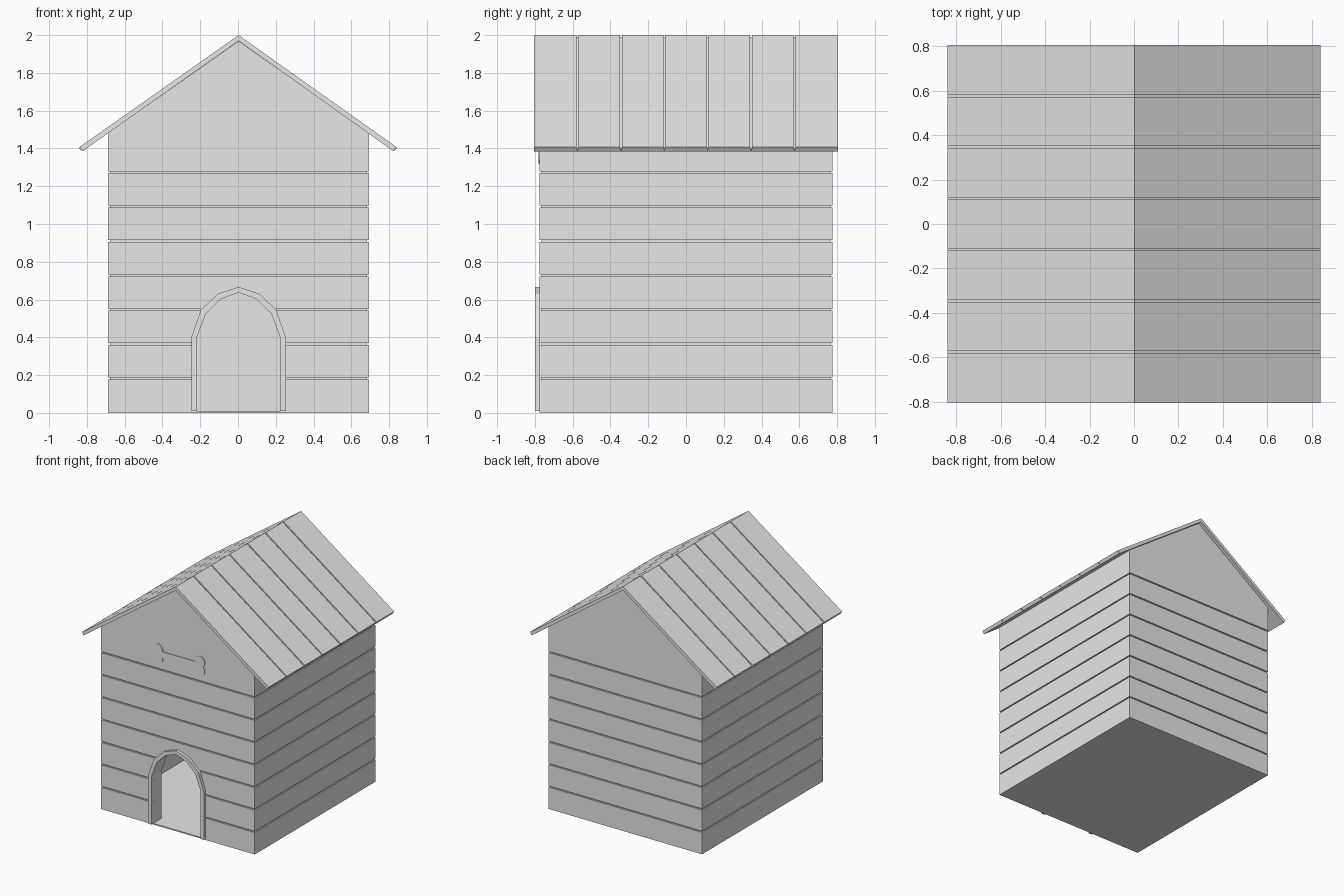
import bpy, bmesh
from math import sin, cos, radians

cube = bpy.data.objects.get("Cube")
if cube:
    bpy.data.objects.remove(cube, do_unlink=True)

grey = bpy.data.materials.new("plain_grey")
grey.use_nodes = True
grey.diffuse_color = (0.8, 0.8, 0.8, 1)
grey.node_tree.nodes["Principled BSDF"].inputs["Base Color"].default_value = (0.8, 0.8, 0.8, 1)


def finish(name, bm):
    bmesh.ops.recalc_face_normals(bm, faces=bm.faces[:])
    mesh = bpy.data.meshes.new(name)
    bm.to_mesh(mesh)
    bm.free()
    mesh.materials.append(grey)
    ob = bpy.data.objects.new(name, mesh)
    bpy.context.collection.objects.link(ob)
    return ob


def loft(bm, rings):
    """Bridge closed rings of equal length and cap both ends."""
    loops = [[bm.verts.new(p) for p in ring] for ring in rings]
    for a, b in zip(loops, loops[1:]):
        for i in range(len(a)):
            j = (i + 1) % len(a)
            bm.faces.new((a[i], a[j], b[j], b[i]))
    bm.faces.new(loops[0])
    bm.faces.new(loops[-1])


def prism(name, profile, y0, y1):
    """Extrude an (x, z) profile along y."""
    bm = bmesh.new()
    loft(bm, [[(x, y, z) for x, z in profile] for y in (y0, y1)])
    return finish(name, bm)


MID = 0.003              # centre line of the house
HALF_W, HALF_D = 0.69, 0.775
EAVE, PEAK = 1.482, 1.968
GAP, DEPTH = 0.005, 0.01  # half height and depth of the board grooves

# House body: stacked boards separated by grooves, closed by a gable
def wall_ring(z, inset=0):
    w, d = HALF_W - inset, HALF_D - inset
    return [(MID + sx * w, sy * d, z) for sx, sy in ((-1, -1), (1, -1), (1, 1), (-1, 1))]


rings = [wall_ring(0)]
for k in range(1, 8):
    z = 0.182 * k
    rings += [wall_ring(z - GAP), wall_ring(z - GAP, DEPTH),
              wall_ring(z + GAP, DEPTH), wall_ring(z + GAP)]
rings.append(wall_ring(EAVE))
bm = bmesh.new()
loft(bm, rings)
bm.faces.ensure_lookup_table()
top = bm.faces[-1]
a, b, c, d = top.verts[:]
bm.faces.remove(top)
front_peak = bm.verts.new((MID, -HALF_D, PEAK))
back_peak = bm.verts.new((MID, HALF_D, PEAK))
for face in ((a, b, front_peak), (c, d, back_peak),
             (b, c, back_peak, front_peak), (d, a, front_peak, back_peak)):
    bm.faces.new(face)
# Gable and top board form one flat wall
bmesh.ops.dissolve_limit(bm, angle_limit=0.001, verts=bm.verts[:], edges=bm.edges[:])
body = finish("house_body", bm)


# Hollow interior and arched doorway
def arch(half):
    right = [(half[0][0], 0.01)] + half
    left = [(-x, z) for x, z in reversed(right) if x > 0]
    return [(MID + x, z) for x, z in right + left]


outer = arch([(0.25, 0.40), (0.2, 0.545), (0.11, 0.63), (0, 0.667)])
inner = arch([(0.22, 0.40), (0.173, 0.525), (0.095, 0.602), (0, 0.637)])
w = HALF_W - 0.025
room = [(MID - w, 0.01), (MID + w, 0.01), (MID + w, EAVE - 0.03),
        (MID, PEAK - 0.05), (MID - w, EAVE - 0.03)]
cutters = [prism("room_cutter", room, -0.67, 0.74),
           prism("door_cutter", inner, -0.9, -0.6)]
for cutter in cutters:
    cutter.hide_render = True
    mod = body.modifiers.new("cut", "BOOLEAN")
    mod.operation = "DIFFERENCE"
    mod.solver = "EXACT"
    mod.object = cutter
    bpy.context.view_layer.objects.active = body
    bpy.ops.object.modifier_apply(modifier=mod.name)
    bpy.data.objects.remove(cutter, do_unlink=True)

# Door frame
prism("door_frame", outer + inner[::-1], -0.8, -HALF_D + 0.002)

# Roof: chevron lofted front to back, with grooves between boards
def roof_ring(y, drop=0):
    right = [(0.838, 1.408 - drop), (0.823, 1.385)]
    prof = [(0, 2 - drop)] + right + [(0, 1.97)] + [(-x, z) for x, z in right[::-1]]
    return [(x + (MID if x == 0 else 0), y, z) for x, z in prof]


ROOF_D, BOARDS = 0.805, 7
rings = [roof_ring(-ROOF_D)]
for k in range(1, BOARDS):
    y = -ROOF_D + 2 * ROOF_D * k / BOARDS
    rings += [roof_ring(y - GAP), roof_ring(y - GAP, DEPTH),
              roof_ring(y + GAP, DEPTH), roof_ring(y + GAP)]
rings.append(roof_ring(ROOF_D))
bm = bmesh.new()
loft(bm, rings)
finish("plank_roof", bm)

# Bone shaped plate above the door
lobe = [(0.19 + 0.045 * cos(radians(t)), 0.035 + 0.045 * sin(radians(t)))
        for t in range(191, -52, -22)]
side = lobe + [(x, -z) for x, z in reversed(lobe)]
bone = side + [(-x, -z) for x, z in side]
prism("bone_plate", [(MID + 0.01 + x, 1.4 + z) for x, z in bone], -HALF_D - 0.005, -HALF_D + 0.002)
